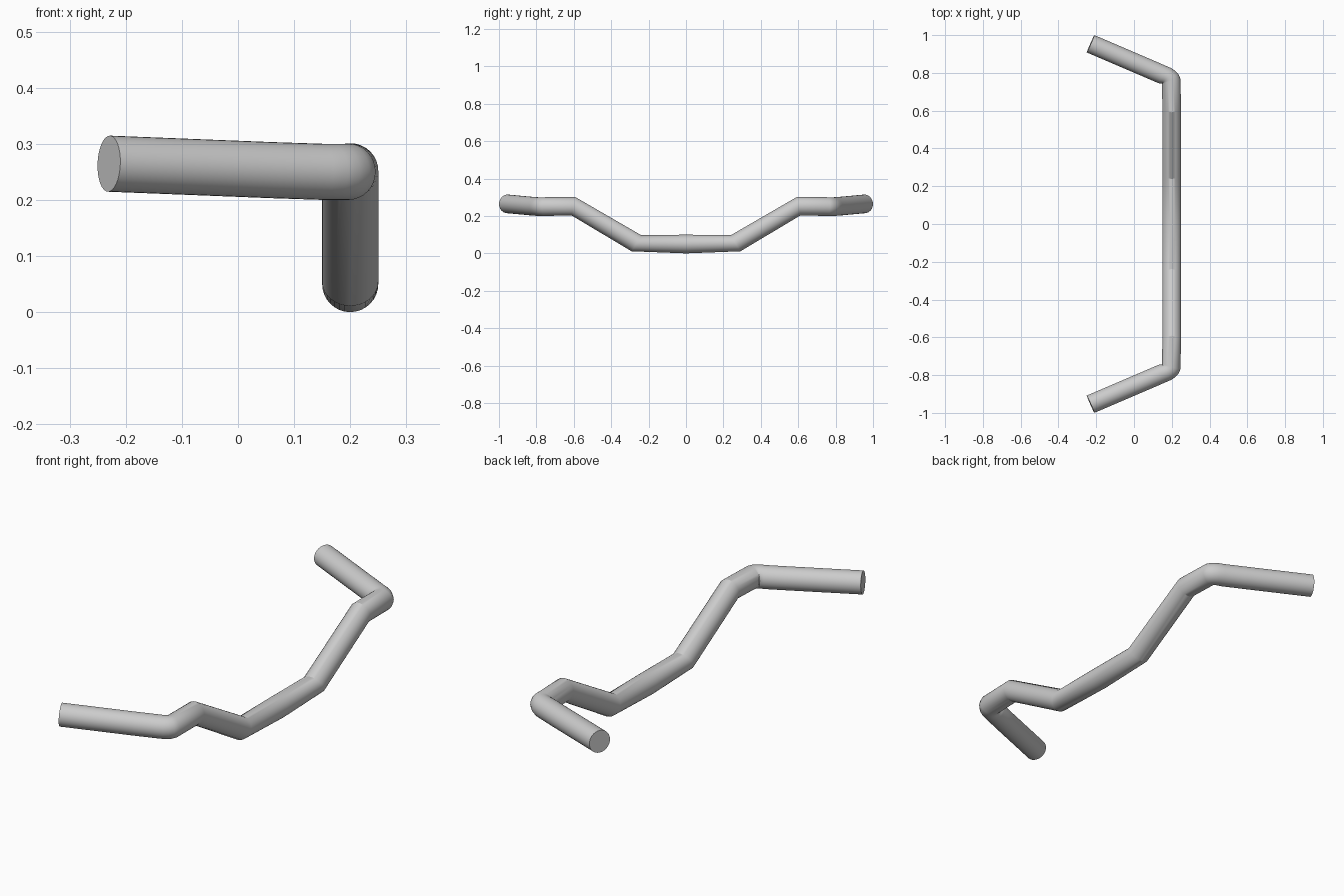
import bpy, bmesh, math
from mathutils import Vector

if "Cube" in bpy.data.objects:
    bpy.data.objects.remove(bpy.data.objects["Cube"])

SIDES = 32
RADIUS = 0.05


def tube(name, stations, cap_end=False):
    """Loft circular rings; each station is (centre, yaw toward -x, pitch up)."""
    bm = bmesh.new()
    rings = []
    for centre, yaw, pitch in stations:
        a, p = math.radians(yaw), math.radians(pitch)
        side = Vector((math.cos(a), math.sin(a), 0))
        ahead = Vector((-math.sin(a), math.cos(a), 0))
        up = Vector((0, 0, math.cos(p))) - ahead * math.sin(p)
        ring = []
        for i in range(SIDES):
            t = 2 * math.pi * i / SIDES
            offset = side * math.cos(t) + up * math.sin(t)
            ring.append(bm.verts.new(Vector(centre) + offset * RADIUS))
        rings.append(ring)
    for r, s in zip(rings, rings[1:]):
        for i in range(SIDES):
            j = (i + 1) % SIDES
            bm.faces.new((r[i], r[j], s[j], s[i]))
    if cap_end:
        bm.faces.new(rings[-1])
    bmesh.ops.recalc_face_normals(bm, faces=bm.faces)
    mesh = bpy.data.meshes.new(name)
    bm.to_mesh(mesh)
    bm.free()
    obj = bpy.data.objects.new(name, mesh)
    bpy.context.collection.objects.link(obj)
    # Mirror to the opposite side of the handlebar
    mod = obj.modifiers.new("Mirror", 'MIRROR')
    mod.use_axis = (False, True, False)
    mod.use_clip = True
    bpy.context.view_layer.objects.active = obj
    obj.select_set(True)
    bpy.ops.object.modifier_apply(modifier=mod.name)
    bpy.ops.object.shade_smooth_by_angle(angle=math.radians(28))
    obj.select_set(False)
    return obj


# Bar: level centre, rising section, rounded bend back toward the rider
bar_path = [
    ((0.20, 0.0, 0.05), 0, 0),
    ((0.20, 0.265, 0.054), 0, 31),
    ((0.20, 0.602, 0.252), 0, 12),
    ((0.197, 0.757, 0.25), 16, 0),
    ((0.191, 0.769, 0.25), 29, 0),
    ((0.180, 0.778, 0.25), 42, 0),
    ((0.167, 0.785, 0.25), 54, 0),
    ((0.150, 0.791, 0.25), 65, 0),
    ((0.06, 0.830, 0.253), 67, 0),
]
tube("handlebar", bar_path)

# Grips: straight closed ends
grip_path = [
    ((0.06, 0.830, 0.253), 67, 0),
    ((-0.23, 0.954, 0.2645), 66, 2),
]
tube("grips", grip_path, cap_end=True)
